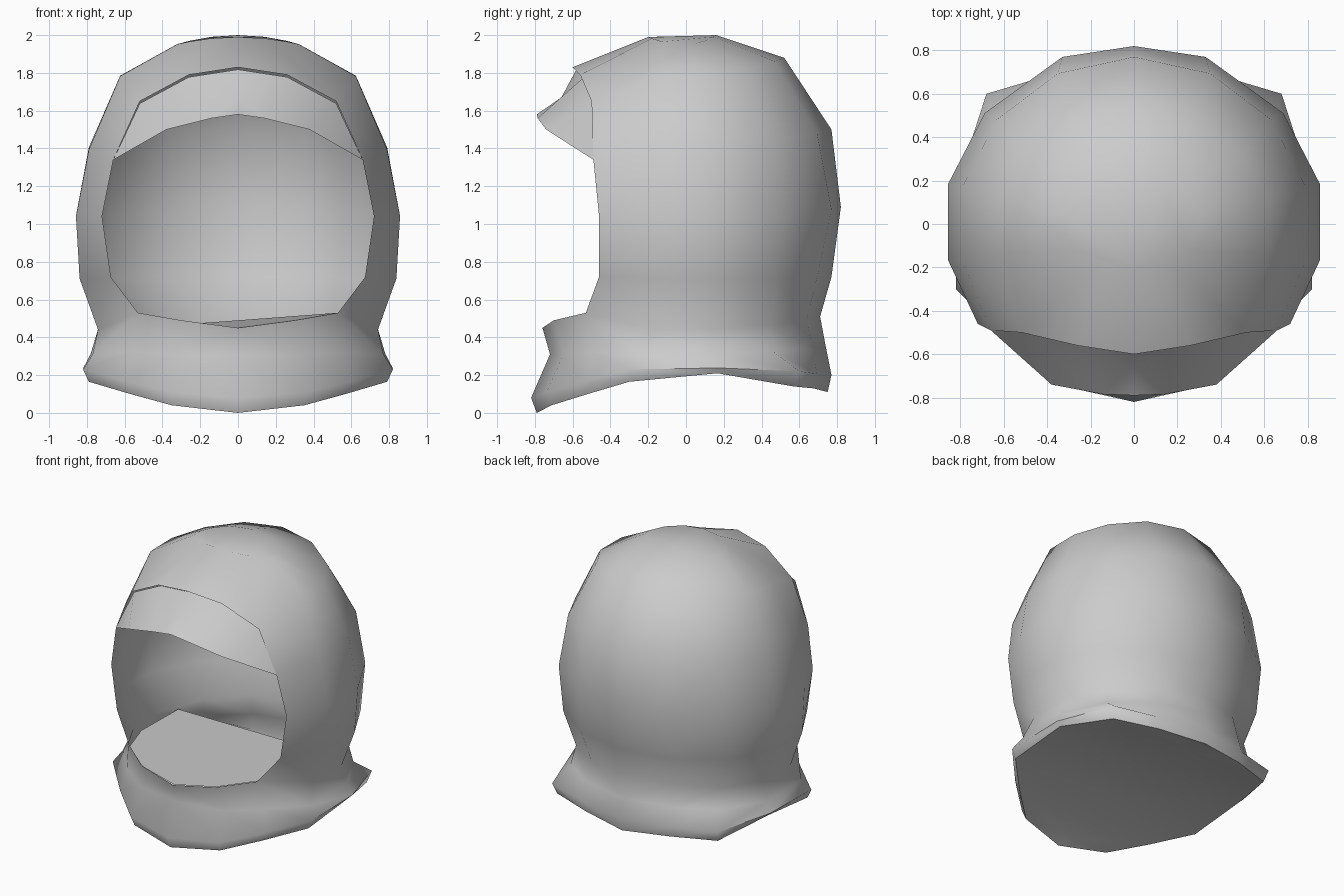
import bpy, bmesh
from math import sin, cos, pi
from mathutils import Vector

if "Cube" in bpy.data.objects:
    bpy.data.objects.remove(bpy.data.objects["Cube"])

N = 7  # segments in the half ring, from back centre (0) to front centre (7)


def finish(bm, name, angle):
    bmesh.ops.recalc_face_normals(bm, faces=bm.faces[:])
    me = bpy.data.meshes.new(name)
    bm.to_mesh(me)
    bm.free()
    ob = bpy.data.objects.new(name, me)
    bpy.context.collection.objects.link(ob)
    bpy.ops.object.select_all(action='DESELECT')
    bpy.context.view_layer.objects.active = ob
    ob.select_set(True)
    bpy.ops.object.shade_smooth_by_angle(angle=angle)
    return ob


def mirror(ob):
    ob.modifiers.new("mirror", 'MIRROR').use_clip = True


# half rings: half width, y back, y front, z back, z side, z front
rings = [
    (0.81, 0.75, -0.79, 0.11, 0.215, 0.00),
    (0.84, 0.77, -0.82, 0.20, 0.24, 0.08),
    (0.80, 0.74, -0.72, 0.35, 0.31, 0.31),
    (0.76, 0.71, -0.76, 0.51, 0.44, 0.45),
    (0.86, 0.77, -0.74, 0.72, 0.71, 0.73),
    (0.88, 0.82, -0.74, 1.09, 1.04, 1.04),
    (0.81, 0.77, -0.78, 1.50, 1.40, 1.25),
    (0.64, 0.52, -0.60, 1.88, 1.78, 1.83),
    (0.33, 0.16, -0.20, 2.00, 1.95, 1.99),
]
# corrections at the collar corners and the face opening: (ring, column)
fixes = {
    (0, 2): (0.66, 0.57, 0.14), (1, 2): (0.68, 0.60, 0.22),
    (0, 4): (0.79, -0.30, 0.165), (1, 4): (0.82, -0.30, 0.23),
    (0, 5): (0.57, -0.52, 0.10), (1, 5): (0.59, -0.54, 0.165),
    (2, 4): (0.77, -0.25, 0.31), (2, 5): (0.57, -0.49, 0.32),
    (3, 5): (0.53, -0.53, 0.53), (3, 6): (0.30, -0.70, 0.49),
    (5, 1): (0.33, 0.77, 1.08), (5, 5): (0.72, -0.46, 1.04),
    (6, 5): (0.66, -0.49, 1.34),
    (7, 5): (0.52, -0.50, 1.65), (7, 6): (0.26, -0.56, 1.79),
}

# hood shell (right half, mirrored)
bm = bmesh.new()
g = []
for i, (w, yb, yf, zb, zs, zf) in enumerate(rings):
    row = []
    for j in range(N + 1):
        a = pi * j / N
        c = cos(a)
        x = w * sin(a) if 0 < j < N else 0
        y = yb * c if c > 0 else -yf * c
        z = zs + ((zb if c > 0 else zf) - zs) * c * c
        p = fixes.get((i, j), (x, y, z))
        # the face opening leaves out the front columns
        row.append(None if 4 <= i <= 6 and j > 5 else bm.verts.new(p))
    g.append(row)
for i in range(len(g) - 1):
    for j in range(N):
        q = (g[i][j], g[i][j + 1], g[i + 1][j + 1], g[i + 1][j])
        if None not in q:
            bm.faces.new(q)
bm.faces.new(g[-1])   # crown cap

# arched bottom cap in strips from side to centre line
mid = [bm.verts.new((0, v.co.y, v.co.z)) for v in g[0][1:N]]
mid = [g[0][0]] + mid + [g[0][N]]
for j in range(N):
    q = (g[0][j], g[0][j + 1], mid[j + 1], mid[j])
    bm.faces.new(list(dict.fromkeys(q)))
# brow starts just inside the hood rim
inset = Vector((0, 0.02, -0.012))
opening = [g[7][k].co + inset for k in (7, 6, 5)] + [g[6][5].co.copy()]
mirror(finish(bm, "hood_shell", 1.0))

# brow peak with a centre notch
bm = bmesh.new()
r7, r6, r5, corner = [bm.verts.new(p) for p in opening]
edge, tip_side, tip, notch = [bm.verts.new(p) for p in (
    (0.38, -0.74, 1.50), (0.14, -0.785, 1.56), (0, -0.79, 1.58), (0, -0.66, 1.67))]
for f in ((r5, corner, edge), (r5, edge, tip_side, r6),
          (r6, tip_side, notch, r7), (tip_side, tip, notch)):
    bm.faces.new(f)
mirror(finish(bm, "brow_peak", 1.0))

# inner floor at neck height, slightly tilted
bm = bmesh.new()
front = [(-0.53, -0.52, 0.50), (-0.30, -0.69, 0.48), (0, -0.75, 0.45),
         (0.30, -0.69, 0.49), (0.53, -0.52, 0.53)]
back = [(x, y, 0.49 + 0.075 * x) for x, y in
        ((0.67, -0.25), (0.70, 0.09), (-0.68, 0.27), (-0.69, -0.15))]
bm.faces.new([bm.verts.new(p) for p in front + back])
finish(bm, "neck_floor", 0.5)
